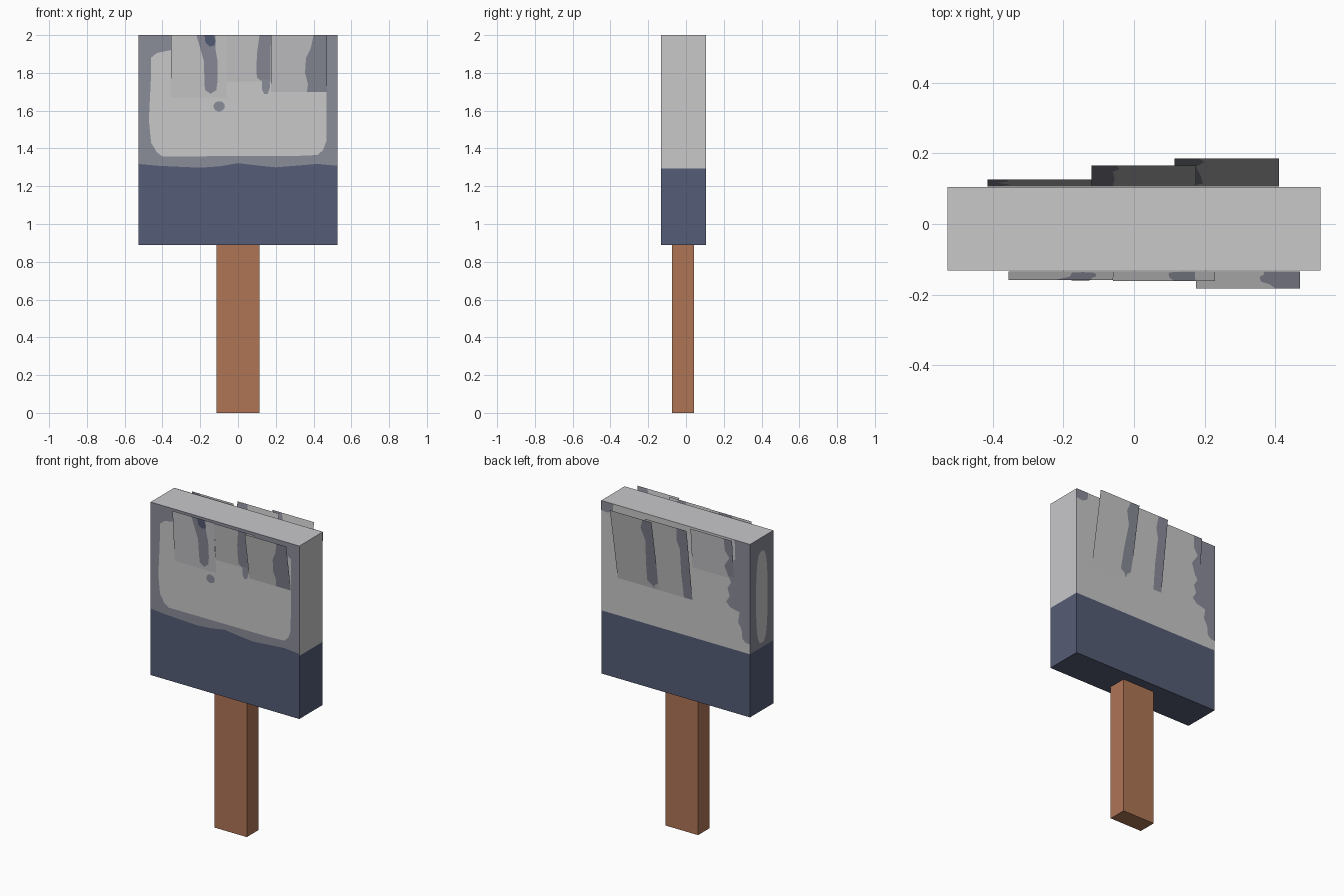
import bpy, bmesh, math
from mathutils import Vector

if "Cube" in bpy.data.objects:
    bpy.data.objects.remove(bpy.data.objects["Cube"])


def mat(name, rgb):
    m = bpy.data.materials.new(name)
    lin = [((c / 255 + 0.055) / 1.055) ** 2.4 for c in rgb]
    m.diffuse_color = (*lin, 1)
    m.use_nodes = True
    m.node_tree.nodes["Principled BSDF"].inputs["Base Color"].default_value = m.diffuse_color
    return m


LIGHT = mat("pale_grey", (200, 200, 202))
SLATE = mat("slate_grey", (138, 140, 153))
BLUE = mat("dark_blue", (85, 92, 118))
WOOD = mat("wood_brown", (175, 117, 85))

X, YF, YB, TOP, BAND = 0.528, -0.132, 0.105, 2.0, 1.295


def finish(bm, name, mats):
    me = bpy.data.meshes.new(name)
    bm.to_mesh(me)
    bm.free()
    for m in mats:
        me.materials.append(m)
    ob = bpy.data.objects.new(name, me)
    bpy.context.collection.objects.link(ob)
    return ob


def box_bm(lo, hi):
    bm = bmesh.new()
    bmesh.ops.create_cube(bm, size=1)
    for v in bm.verts:
        v.co = [lo[i] if v.co[i] < 0 else hi[i] for i in range(3)]
    return bm


def patch(name, pts, place, outward, m):
    """Thin painted shape: 2D outline placed on a surface."""
    bm = bmesh.new()
    f = bm.faces.new([bm.verts.new(place(a, b)) for a, b in pts])
    f.normal_update()
    if f.normal.dot(Vector(outward)) < 0:
        f.normal_flip()
    bmesh.ops.triangulate(bm, faces=[f])
    return finish(bm, name, [m])


def ellipse(cx, cz, rx, rz, n=24, power=1.0):
    pts = []
    for i in range(n):
        c, s = math.cos(2 * math.pi * i / n), math.sin(2 * math.pi * i / n)
        pts.append((cx + rx * math.copysign(abs(c) ** power, c),
                    cz + rz * math.copysign(abs(s) ** power, s)))
    return pts


def card(name, x0, x1, z0, y_top, y_low, rows):
    """Leaning sheet split in three columns; rows are (z, stripe left, stripe right)."""
    bm = bmesh.new()
    grid = []
    for z, a, b in rows:
        y = y_low + (y_top - y_low) * (z - z0) / (TOP - z0)
        grid.append([bm.verts.new((x, y, z)) for x in (x0, a, b, x1)])
    for up, low in zip(grid, grid[1:]):
        for c in range(3):
            loop = [low[c], low[c + 1], up[c + 1], up[c]]
            if loop[1].co.x - loop[0].co.x + loop[2].co.x - loop[3].co.x < 1e-5:
                continue
            f = bm.faces.new(loop)
            f.material_index = 1 if c == 1 else 0
            f.normal_update()
            if f.normal.y * y_top < 0:
                f.normal_flip()
    bmesh.ops.remove_doubles(bm, verts=bm.verts, dist=1e-5)
    return finish(bm, name, [LIGHT, SLATE])


# Handle
finish(box_bm((-0.115, -0.075, 0), (0.115, 0.042, 0.89)), "handle", [WOOD])

# Head: blue below the band line, pale above, slate on front and left
bm = box_bm((-X, YF, 0.89), (X, YB, TOP))
bmesh.ops.bisect_plane(bm, geom=bm.verts[:] + bm.edges[:] + bm.faces[:],
                       plane_co=(0, 0, BAND), plane_no=(0, 0, 1))
bm.normal_update()
for f in bm.faces:
    if f.calc_center_median().z < BAND:
        f.material_index = 2
    elif f.normal.y < -0.5 or f.normal.x < -0.5:
        f.material_index = 1
finish(bm, "head", [LIGHT, SLATE, BLUE])


def front(x, z):
    return (x, YF - 0.002, z)


def front_over(x, z):
    return (x, YF - 0.004, z)


def back(x, z):
    return (x, YB + 0.002, z)


FRONT, BACK = (0, -1, 0), (0, 1, 0)

# Wavy upper edge of the blue band on the front
wave = [(-X, 1.318), (-0.42, 1.308), (-0.2, 1.298), (-0.1, 1.305), (0, 1.322),
        (0.1, 1.31), (0.2, 1.3), (0.3, 1.308), (0.42, 1.318), (X, 1.308)]
patch("band_wave", [(-X, 1.28), (X, 1.28)] + wave[::-1], front, FRONT, BLUE)

# Pale panel on the front
patch("front_panel",
      [(-0.40, 1.358), (0.30, 1.36), (0.42, 1.365), (0.45, 1.39), (0.468, 1.44),
       (0.47, 1.90), (0.44, 1.92), (-0.36, 1.92), (-0.43, 1.905), (-0.46, 1.88),
       (-0.462, 1.75), (-0.472, 1.55), (-0.46, 1.43), (-0.43, 1.38)],
      front, FRONT, LIGHT)

# Drips on the panel
patch("drop", ellipse(-0.1, 1.623, 0.03, 0.027, 14), front_over, FRONT, SLATE)
patch("drip", [(0.128, 1.77), (0.128, 1.71), (0.14, 1.687), (0.158, 1.69),
               (0.168, 1.72), (0.172, 1.77)], front_over, FRONT, SLATE)

# Ragged slate edge and corner on the back
patch("back_ragged_edge",
      [(-X, 2), (-0.42, 2), (-0.425, 1.88), (-0.39, 1.84), (-0.365, 1.78), (-0.395, 1.72),
       (-0.37, 1.68), (-0.385, 1.63), (-0.36, 1.59), (-0.39, 1.56), (-0.455, 1.545),
       (-0.445, 1.48), (-0.47, 1.44), (-0.475, 1.38), (-0.5, 1.36), (-X, 1.36)],
      back, BACK, SLATE)
patch("back_corner", [(X, 2), (0.44, 2), (0.445, 1.955), (0.48, 1.935), (X, 1.94)],
      back, BACK, SLATE)

# Pale long oval on the left side
patch("side_oval", ellipse(-0.012, 1.62, 0.058, 0.295, 28, 0.7),
      lambda y, z: (-X - 0.002, y, z), (-1, 0, 0), LIGHT)

# Leaning front sheets
FL, BL = YF - 0.003, YB + 0.001
card("front_sheet_left", -0.355, -0.06, 1.67, -0.158, FL,
     [(2, -0.22, -0.12), (1.93, -0.2, -0.12), (1.86, -0.18, -0.108), (1.76, -0.178, -0.108),
      (1.71, -0.175, -0.115), (1.69, -0.146, -0.144), (1.67, -0.146, -0.146)])
card("front_sheet_middle", -0.06, 0.23, 1.755, -0.162, FL,
     [(2, 0.114, 0.175), (1.9, 0.1, 0.172), (1.82, 0.098, 0.172), (1.775, 0.1, 0.172),
      (1.755, 0.128, 0.172)])
card("front_sheet_right", 0.175, 0.47, 1.70, -0.182, FL,
     [(2, 0.40, 0.47), (1.93, 0.385, 0.47), (1.88, 0.36, 0.47), (1.8, 0.355, 0.47),
      (1.74, 0.37, 0.47), (1.70, 0.365, 0.47)])

# Dark spot on the left front sheet
patch("dark_spot", [(-0.178, 1.999), (-0.172, 1.96), (-0.15, 1.94), (-0.125, 1.945),
                    (-0.118, 1.97), (-0.13, 1.999)],
      lambda x, z: (x, FL + (-0.158 - FL) * (z - 1.67) / 0.33 - 0.002, z), FRONT, BLUE)

# Leaning back sheets
card("back_sheet_left", -0.415, -0.12, 1.745, 0.126, BL,
     [(2, -0.415, -0.355), (1.92, -0.415, -0.36), (1.88, -0.415, -0.39),
      (1.82, -0.415, -0.35), (1.745, -0.415, -0.38)])
card("back_sheet_middle", -0.12, 0.175, 1.535, 0.166, BL,
     [(2, -0.12, -0.05), (1.92, -0.12, -0.04), (1.86, -0.12, -0.06), (1.7, -0.12, -0.055),
      (1.535, -0.12, -0.06)])
card("back_sheet_right", 0.115, 0.41, 1.535, 0.186, BL,
     [(2, 0.115, 0.18), (1.94, 0.115, 0.2), (1.86, 0.115, 0.175), (1.7, 0.115, 0.19),
      (1.58, 0.12, 0.195), (1.56, 0.145, 0.165), (1.535, 0.15, 0.15)])
